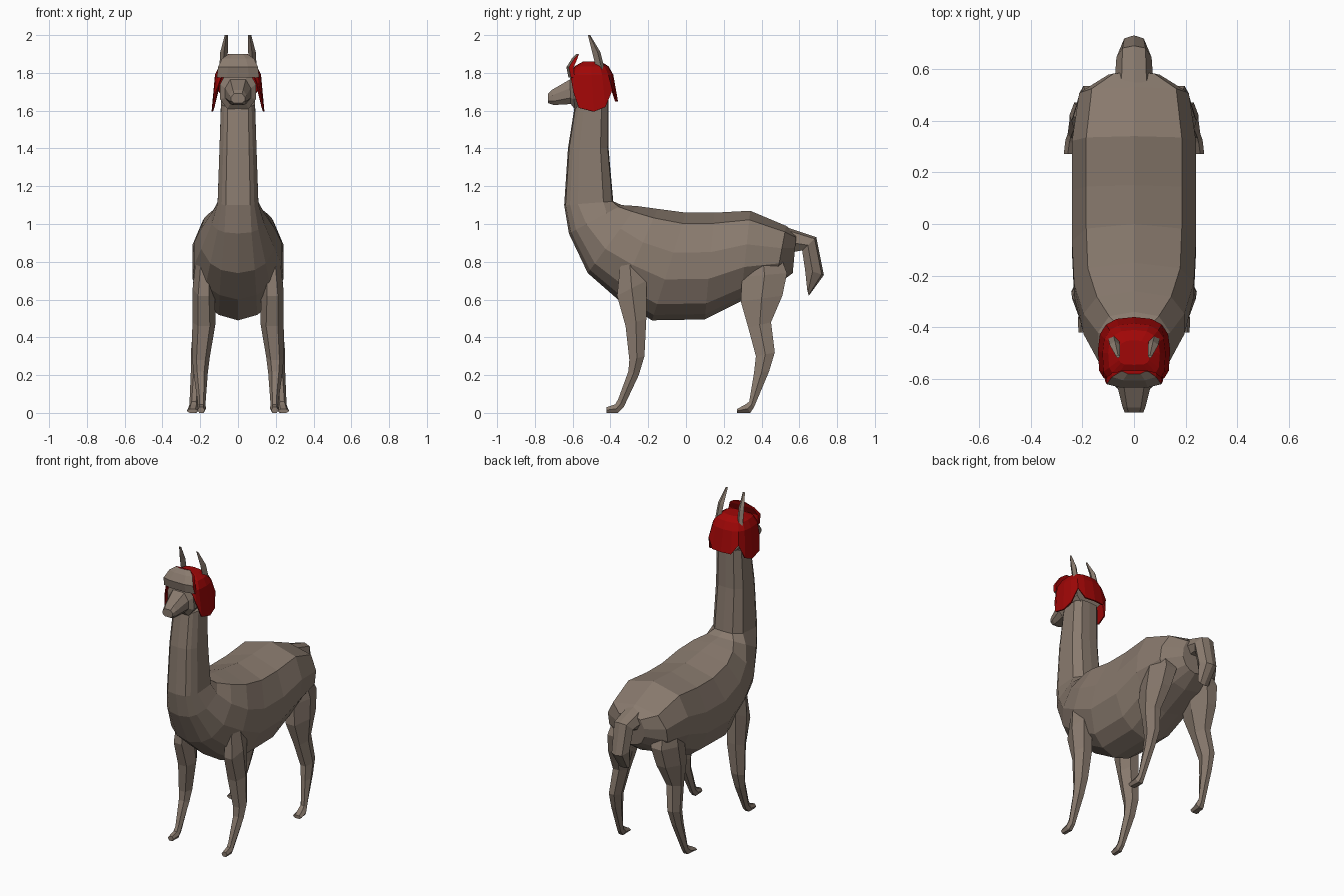
import bpy, bmesh, math
from mathutils import Vector

if "Cube" in bpy.data.objects:
    bpy.data.objects.remove(bpy.data.objects["Cube"])


def material(name, rgb):
    m = bpy.data.materials.new(name)
    m.use_nodes = True
    m.diffuse_color = (*rgb, 1)
    m.node_tree.nodes["Principled BSDF"].inputs["Base Color"].default_value = (*rgb, 1)
    return m


WOOL = material("wool_brown", (0.25, 0.195, 0.155))
RED = material("hat_red", (0.35, 0.002, 0.002))


def loft(name, rings, mats, rule=None):
    """Skin closed rings of equal length, cap both ends, colour faces by rule."""
    bm = bmesh.new()
    loops = [[bm.verts.new(p) for p in ring] for ring in rings]
    n = len(loops[0])
    for a, b in zip(loops, loops[1:]):
        for i in range(n):
            j = (i + 1) % n
            bm.faces.new((a[i], a[j], b[j], b[i]))
    bm.faces.new(loops[0])
    bm.faces.new(loops[-1])
    bmesh.ops.remove_doubles(bm, verts=bm.verts, dist=0.0005)
    bmesh.ops.recalc_face_normals(bm, faces=bm.faces)
    if rule:
        for f in bm.faces:
            f.material_index = rule(f)
    mesh = bpy.data.meshes.new(name)
    bm.to_mesh(mesh)
    bm.free()
    for m in mats:
        mesh.materials.append(m)
    ob = bpy.data.objects.new(name, mesh)
    bpy.context.collection.objects.link(ob)
    return ob


def section(top, bottom, width, profile):
    """Mirrored ring between a top and a bottom point (y, z)."""
    half = [(u * width, top[0] + t * (bottom[0] - top[0]), top[1] + t * (bottom[1] - top[1]))
            for t, u in profile]
    return half + [(-x, y, z) for x, y, z in reversed(half[1:-1])]


# Neck and body: one continuous skin, blending from a neck to a barrel section
NECK = [(0, 0), (0.02, 0.6), (0.2, 1), (0.72, 1), (0.88, 0.8), (0.97, 0.6), (1, 0)]
BARREL = [(0, 0), (0.1, 0.77), (0.37, 1), (0.62, 1), (0.85, 0.74), (0.95, 0.42), (1, 0)]
spine = [  # top, bottom, half width, blend
    ((-0.41, 1.66), (-0.59, 1.62), 0.09, 0),
    ((-0.41, 1.4), (-0.625, 1.4), 0.098, 0),
    ((-0.385, 1.12), (-0.645, 1.1), 0.108, 0),
    ((-0.34, 1.1), (-0.62, 0.95), 0.14, 0.5),
    ((-0.26, 1.095), (-0.52, 0.74), 0.195, 0.8),
    ((-0.15, 1.08), (-0.36, 0.6), 0.232, 1),
    ((0, 1.06), (-0.18, 0.49), 0.24, 1),
    ((0.15, 1.06), (0.1, 0.495), 0.24, 1),
    ((0.34, 1.07), (0.29, 0.59), 0.24, 1),
    ((0.53, 0.99), (0.47, 0.67), 0.212, 1),
    ((0.585, 0.95), (0.565, 0.74), 0.1, 1),
]
rings = []
for top, bottom, w, k in spine:
    prof = [(a + (c - a) * k, b + (d - b) * k) for (a, b), (c, d) in zip(NECK, BARREL)]
    rings.append(section(top, bottom, w, prof))
loft("body_and_neck", rings, [WOOL])

# Legs: six sided sections from front point to back point
front_leg = [  # front, back, inner x, outer x
    ((-0.35, 0.77), (-0.25, 0.87), 0.13, 0.222),
    ((-0.365, 0.62), (-0.21, 0.7), 0.125, 0.24),
    ((-0.32, 0.46), (-0.21, 0.5), 0.118, 0.242),
    ((-0.3, 0.28), (-0.22, 0.3), 0.15, 0.243),
    ((-0.305, 0.22), (-0.25, 0.2), 0.16, 0.235),
    ((-0.36, 0.07), (-0.33, 0.03), 0.172, 0.213),
    ((-0.375, 0.045), (-0.36, 0), 0.17, 0.217),
    ((-0.42, 0.03), (-0.42, 0), 0.175, 0.215),
]
hind_leg = [
    ((0.32, 0.88), (0.48, 0.88), 0.08, 0.2),
    ((0.297, 0.72), (0.535, 0.74), 0.08, 0.235),
    ((0.29, 0.59), (0.51, 0.62), 0.11, 0.242),
    ((0.33, 0.45), (0.45, 0.48), 0.15, 0.238),
    ((0.37, 0.3), (0.47, 0.32), 0.175, 0.25),
    ((0.36, 0.21), (0.44, 0.22), 0.19, 0.25),
    ((0.335, 0.06), (0.36, 0.03), 0.21, 0.257),
    ((0.315, 0.045), (0.34, 0), 0.205, 0.265),
    ((0.27, 0.02), (0.27, 0), 0.21, 0.272),
]


def leg_ring(front, back, x0, x1, side):
    f, b = Vector((0, *front)), Vector((0, *back))
    ring = []
    for i in range(6):
        a = math.radians(60 * i)
        p = (f + b) / 2 + (b - f) / 2 * math.sin(a) / math.sin(math.radians(60))
        p.x = side * ((x0 + x1) / 2 + (x1 - x0) / 2 * math.cos(a))
        ring.append(p)
    return ring


for side, label in ((1, "left"), (-1, "right")):
    for name, spec in (("front_leg", front_leg), ("hind_leg", hind_leg)):
        loft(f"{name}_{label}", [leg_ring(*s, side) for s in spec], [WOOL])

# Tail: ridged loft that grows out of the rump and bends down
TAIL_RING = [(0, 0), (0.12, 0.65), (0.6, 1), (1, 0.6), (1, 0)]
TAIL = [((0.54, 0.98), (0.56, 0.85), 0.075), ((0.69, 0.93), (0.615, 0.86), 0.068),
        ((0.73, 0.73), (0.63, 0.76), 0.058), ((0.65, 0.62), (0.642, 0.65), 0.045)]
loft("tail", [section(*t, TAIL_RING) for t in TAIL], [WOOL])

# Head and tapering muzzle
FACE = [(0, 0), (0, 0.6), (0.35, 1), (0.75, 1), (1, 0.6), (1, 0)]
head = [((-0.42, 1.81), (-0.42, 1.64), 0.09), ((-0.6, 1.81), (-0.59, 1.61), 0.095),
        ((-0.615, 1.765), (-0.61, 1.635), 0.068), ((-0.71, 1.71), (-0.7, 1.63), 0.045),
        ((-0.73, 1.69), (-0.73, 1.64), 0.036)]
loft("head", [section(t, b, w, FACE) for t, b, w in head], [WOOL])

# Hat: faceted crown with ear and neck flaps, open around the face
SIDES = 16


def hat_ring(y0, y1, w, height):
    ring = []
    for i in range(SIDES):
        a = 2 * math.pi * i / SIDES
        c, s = math.cos(a), math.sin(a)
        power = 0.5 if c > 0 else 0.75  # squarer towards the face
        x = math.copysign(abs(s) ** power, s) * w
        y = (y0 + y1) / 2 - math.copysign(abs(c) ** power, c) * (y1 - y0) / 2
        ring.append((x, y, height(min(i, SIDES - i))))
    return ring


FLAP_Z = [1.785, 1.785, 1.7, 1.615, 1.595, 1.62, 1.71, 1.65, 1.65]
hat = loft("hat", [
    hat_ring(-0.545, -0.45, 0.06, lambda i: 1.86),
    hat_ring(-0.59, -0.41, 0.1, lambda i: 1.835),
    hat_ring(-0.615, -0.385, 0.122, lambda i: 1.79),
    hat_ring(-0.617, -0.36, 0.14, lambda i: FLAP_Z[i]),
], [RED])
bm = bmesh.new()
bm.from_mesh(hat.data)
bmesh.ops.delete(bm, geom=[f for f in bm.faces if len(f.verts) > 4 and f.normal.z < 0],
                 context="FACES_ONLY")
bm.to_mesh(hat.data)
bm.free()
thick = hat.modifiers.new("cloth", "SOLIDIFY")
thick.thickness = 0.008

# Turned-up brim: domed plate, woolly in front and red behind
brim = []
for z, front, back, w in ((1.775, -0.622, -0.59, 0.112), (1.83, -0.633, -0.595, 0.106),
                          (1.875, -0.605, -0.575, 0.085), (1.9, -0.58, -0.57, 0.05)):
    brim.append([(-w, front + 0.013, z), (-w / 2, front, z), (w / 2, front, z),
                 (w, front + 0.013, z), (w, back, z), (-w, back, z)])
loft("hat_brim", brim, [WOOL, RED],
     lambda f: 0 if f.normal.y < -0.25 or f.normal.z < -0.8 else 1)

# Ears: slim, leaning forward to a blunt tip
for side, label in ((1, "left"), (-1, "right")):
    ear = []
    for x, y, z, r, d in ((0.08, -0.45, 1.81, 0.02, 0.022), (0.074, -0.475, 1.91, 0.02, 0.022),
                          (0.062, -0.513, 2.0, 0.008, 0.006)):
        ear.append([(side * (x + r), y + d * 0.3, z), (side * x, y + d, z),
                    (side * (x - r), y + d * 0.3, z), (side * x, y - d, z)])
    loft(f"ear_{label}", ear, [WOOL])
